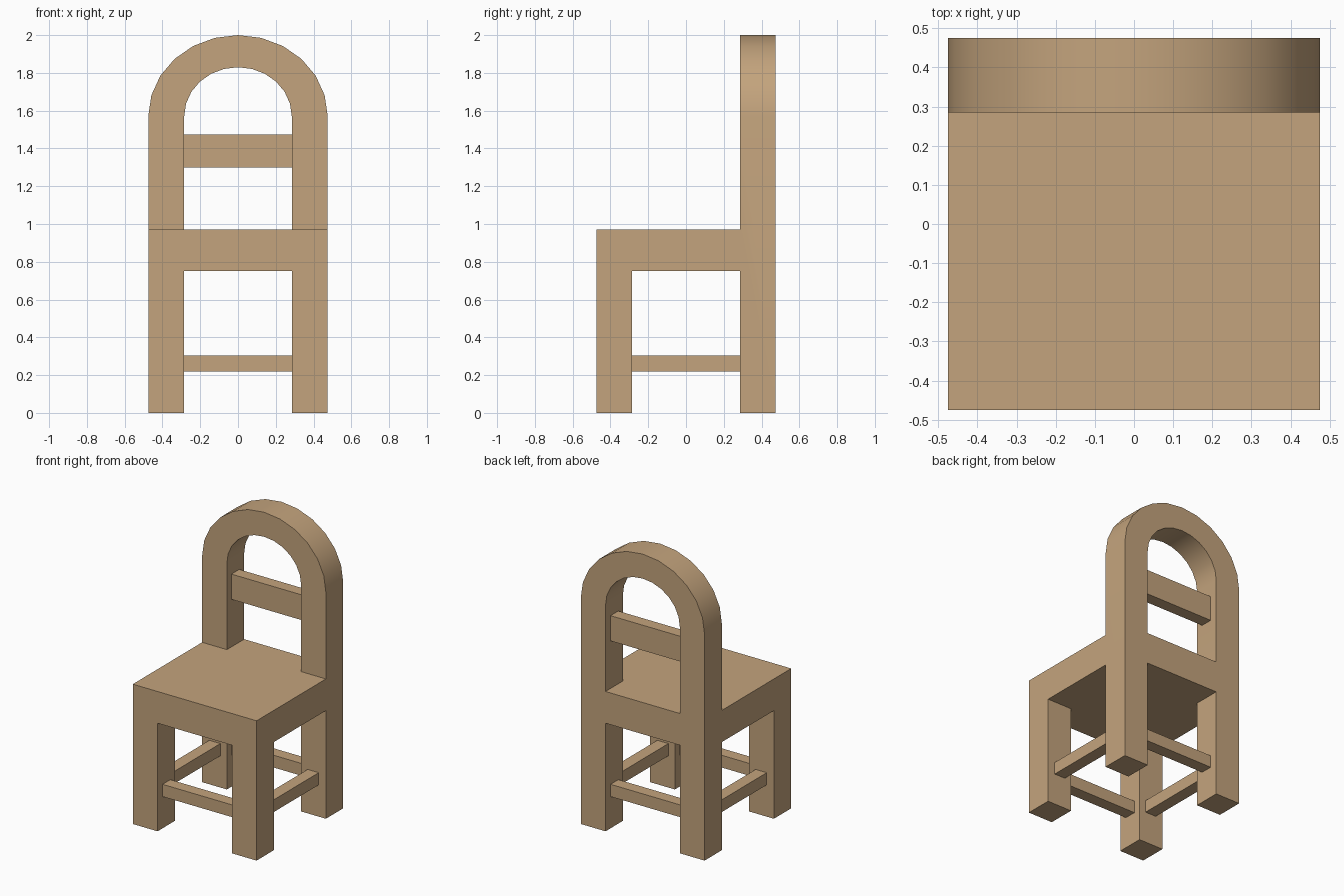
import bpy, bmesh, math

if "Cube" in bpy.data.objects:
    bpy.data.objects.remove(bpy.data.objects["Cube"])

W, IN = 0.475, 0.285           # outer half width, inner face of the legs
SEAT_LO, SEAT_HI = 0.75, 0.97
SPRING = 1.57                  # height where the arch begins

wood = bpy.data.materials.new("light wood")
wood.diffuse_color = (0.55, 0.37, 0.205, 1)
wood.use_nodes = True
wood.node_tree.nodes["Principled BSDF"].inputs["Base Color"].default_value = wood.diffuse_color


def prism(name, outline, y0, y1):
    """Solid from an (x, z) outline, extruded along y."""
    bm = bmesh.new()
    face = bm.faces.new([bm.verts.new((x, y0, z)) for x, z in outline])
    out = bmesh.ops.extrude_face_region(bm, geom=[face])
    for v in out["geom"]:
        if isinstance(v, bmesh.types.BMVert):
            v.co.y = y1
    bmesh.ops.recalc_face_normals(bm, faces=bm.faces)
    mesh = bpy.data.meshes.new(name)
    bm.to_mesh(mesh)
    bm.free()
    mesh.materials.append(wood)
    obj = bpy.data.objects.new(name, mesh)
    bpy.context.collection.objects.link(obj)
    return obj


def box(name, x0, x1, y0, y1, z0, z1):
    return prism(name, [(x0, z0), (x1, z0), (x1, z1), (x0, z1)], y0, y1)


def arch(half, top, bottom):
    """Upright outline with a half-ellipse top in 15 degree steps."""
    pts = [(half * math.cos(math.radians(a)),
            SPRING + (top - SPRING) * math.sin(math.radians(a)))
           for a in range(0, 181, 15)]
    return [(half, bottom)] + pts + [(-half, bottom)]


def cut(target, cutter):
    mod = target.modifiers.new("cut", 'BOOLEAN')
    mod.operation, mod.solver, mod.object = 'DIFFERENCE', 'EXACT', cutter
    bpy.context.view_layer.objects.active = target
    bpy.ops.object.modifier_apply(modifier=mod.name)
    bpy.data.objects.remove(cutter)


# Legs, seat and arched back carved from one block
body = prism("seat_legs_and_back", arch(W, 2.0, 0), -W, W)
cut(body, box("space_above_seat", -1, 1, -1, IN, SEAT_HI, 3))
cut(body, prism("back_opening", arch(IN, 1.83, SEAT_HI), 0, 1))
cut(body, box("gap_front_to_back", -IN, IN, -1, 1, -1, SEAT_LO))
cut(body, box("gap_side_to_side", -1, 1, -IN, IN, -1, SEAT_LO))

bpy.ops.object.select_all(action='DESELECT')
body.select_set(True)
bpy.context.view_layer.objects.active = body
bpy.ops.object.shade_smooth_by_angle(angle=math.radians(30))

# Rails between the legs
A, B, LO, HI = 0.335, 0.42, 0.22, 0.305
box("front_rail", -IN, IN, -B, -A, LO, HI)
box("back_rail", -IN, IN, A, B, LO, HI)
box("left_rail", -B, -A, -IN, IN, LO, HI)
box("right_rail", A, B, -IN, IN, LO, HI)

# Cross slat in the back
box("back_slat", -IN, IN, A, B, 1.30, 1.475)
